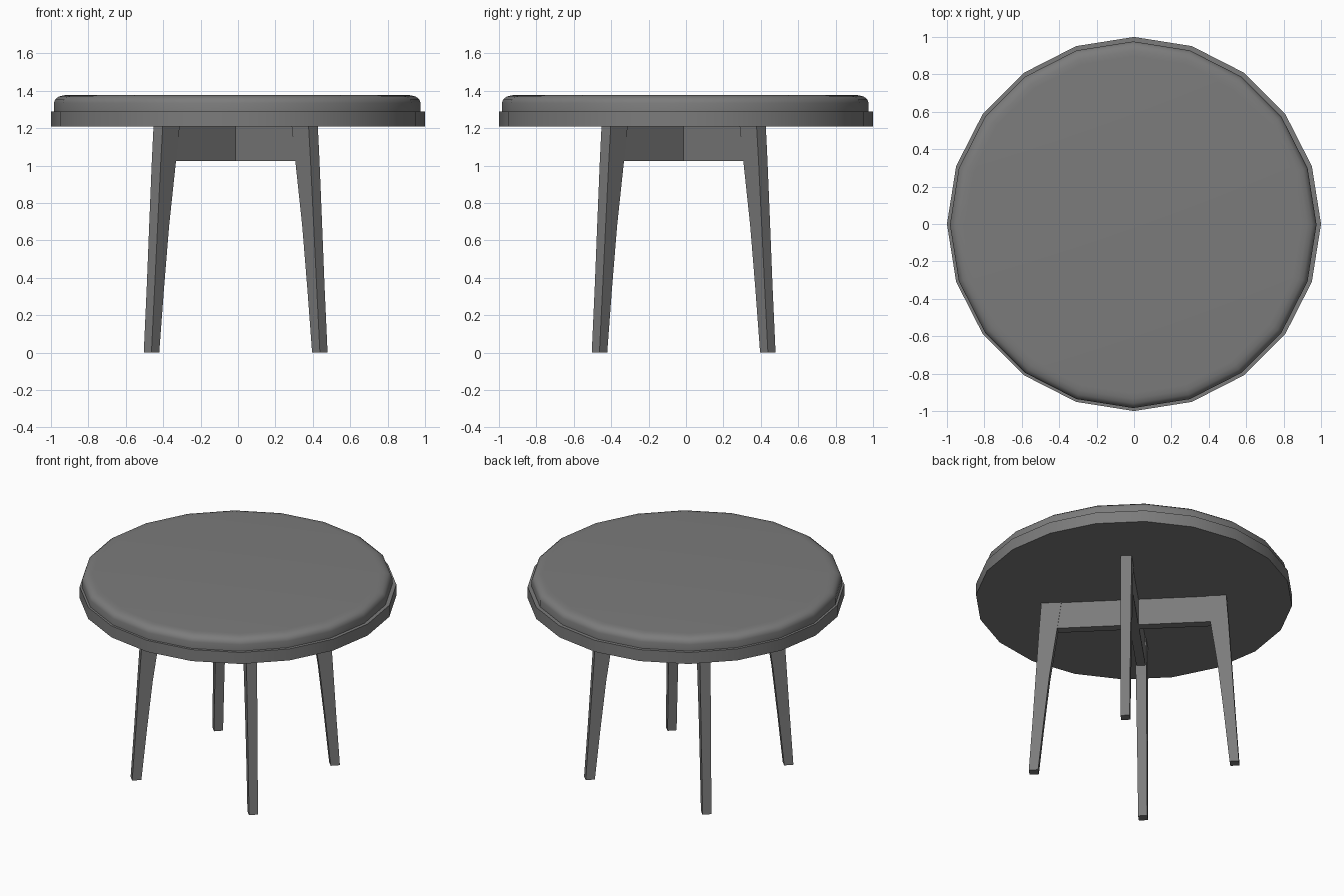
import bpy
import bmesh
import math
from mathutils import Matrix, Vector

cube = bpy.data.objects.get("Cube")
if cube:
    bpy.data.objects.remove(cube, do_unlink=True)

grey = bpy.data.materials.new("dark grey")
grey.use_nodes = True
colour = (0.2, 0.2, 0.2, 1)
grey.diffuse_color = colour
grey.node_tree.nodes["Principled BSDF"].inputs["Base Color"].default_value = colour

BASE = Vector((-0.0125, -0.0125, 0))   # centre of the leg frame
SIDES = 20


def finish(name, bm, angle=30):
    bmesh.ops.recalc_face_normals(bm, faces=bm.faces)
    mesh = bpy.data.meshes.new(name)
    bm.to_mesh(mesh)
    bm.free()
    mesh.materials.append(grey)
    obj = bpy.data.objects.new(name, mesh)
    bpy.context.collection.objects.link(obj)
    bpy.ops.object.select_all(action="DESELECT")
    obj.select_set(True)
    bpy.context.view_layer.objects.active = obj
    bpy.ops.object.shade_smooth_by_angle(angle=math.radians(angle))
    return obj


def loft(name, rings, angle=30):
    """Skin a list of point rings and cap both ends."""
    bm = bmesh.new()
    loops = [[bm.verts.new(p) for p in ring] for ring in rings]
    for a, b in zip(loops, loops[1:]):
        for i in range(len(a)):
            j = (i + 1) % len(a)
            bm.faces.new((a[i], a[j], b[j], b[i]))
    bm.faces.new(loops[0])
    bm.faces.new(loops[-1])
    return finish(name, bm, angle)


def disc(name, profile, centre=0):
    rings = []
    for r, z in profile:
        rings.append([(centre + r * math.cos(math.tau * i / SIDES),
                       centre + r * math.sin(math.tau * i / SIDES), z)
                      for i in range(SIDES)])
    return loft(name, rings, 35)


# Round top: a flat-sided rim and a softly rounded upper slab
disc("tabletop_rim", [(1, 1.21), (1, 1.29)])
disc("tabletop_slab", [(0.98, 1.285), (0.98, 1.335), (0.973, 1.355),
                       (0.955, 1.369), (0.93, 1.376), (0.9, 1.378)], -0.004)

# Tapered leg sections: inner radius, outer radius, half width, inner z, outer z
FOOT = [(0.565, 0.68, 0.029, 0, 0), (0.535, 0.655, 0.030, 0.333, 0.357)]
FOOT = [(0.607, 0.666, 0.029, 0, 0), (0.573, 0.642, 0.030, 0.333, 0.357)]
UPPER = [FOOT[1], (0.535, 0.622, 0.032, 0.68, 0.68),
         (0.485, 0.6, 0.034, 1.025, 1.025), (0.458, 0.586, 0.035, 1.215, 1.215)]


def leg_part(name, sections, turn):
    rings = []
    for inner, outer, half, zi, zo in sections:
        ring = [(inner, -half, zi), (outer, -half, zo),
                (outer, half, zo), (inner, half, zi)]
        rings.append([turn @ Vector(p) + BASE for p in ring])
    loft(name, rings, 10)


corners = ["back_left", "back_right", "front_right", "front_left"]
for i, corner in enumerate(corners):
    turn = Matrix.Rotation(math.radians(45 + 90 * i), 3, "Z")
    leg_part(corner + "_leg", UPPER, turn)
    leg_part(corner + "_foot", FOOT, turn)

# Crossed rails joining opposite legs under the top
for name, degrees in (("rail_a", 45), ("rail_b", 135)):
    bm = bmesh.new()
    bmesh.ops.create_cube(bm, size=1)
    bmesh.ops.scale(bm, vec=(1.0, 0.058, 0.185), verts=bm.verts)
    bmesh.ops.rotate(bm, matrix=Matrix.Rotation(math.radians(degrees), 3, "Z"),
                     verts=bm.verts)
    bmesh.ops.translate(bm, vec=BASE + Vector((0, 0, 1.1175)), verts=bm.verts)
    finish(name, bm)
